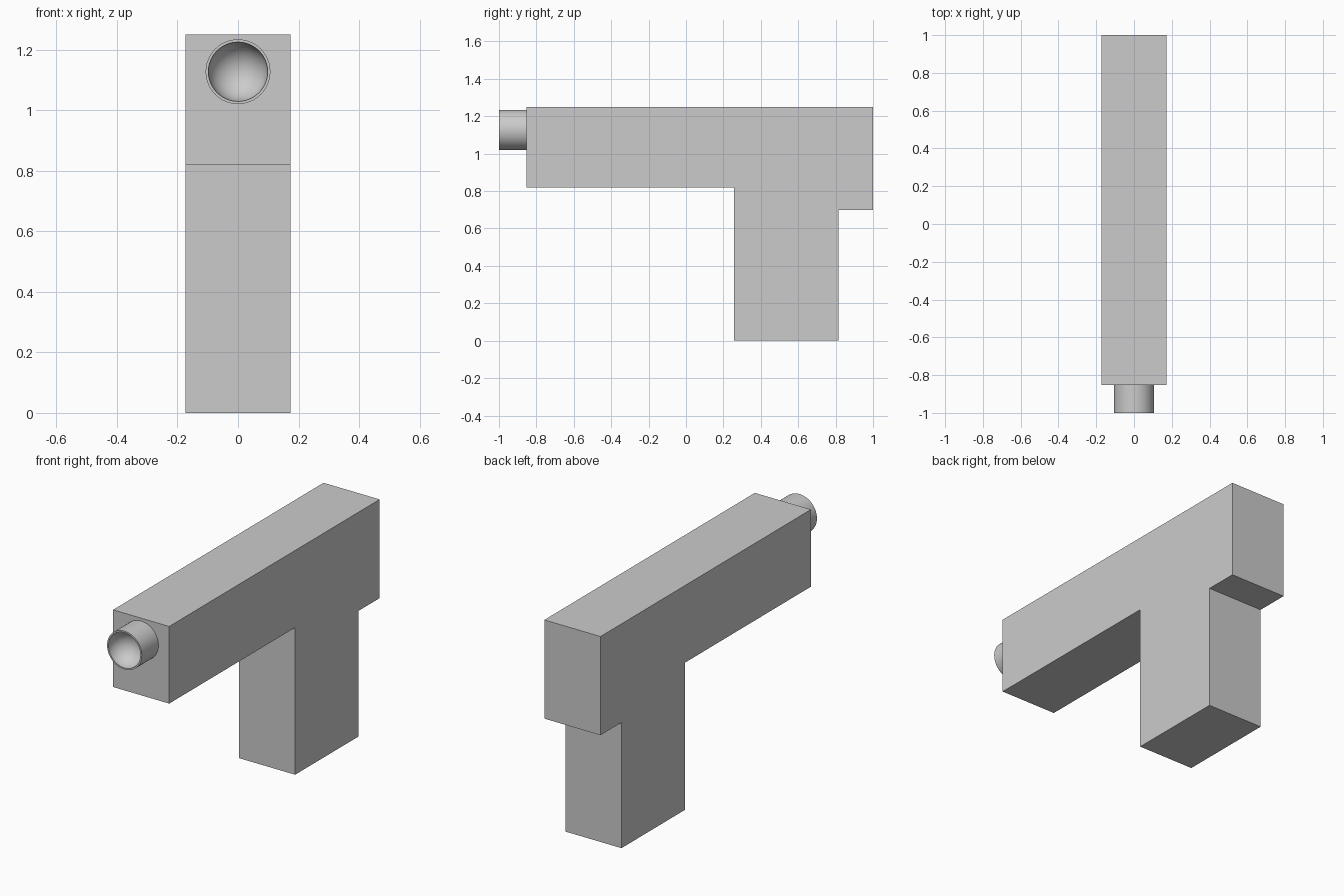
import bpy, bmesh, math
from mathutils import Matrix

if "Cube" in bpy.data.objects:
    bpy.data.objects.remove(bpy.data.objects["Cube"])


def make_object(name, bm):
    bmesh.ops.recalc_face_normals(bm, faces=bm.faces)
    mesh = bpy.data.meshes.new(name)
    bm.to_mesh(mesh)
    bm.free()
    obj = bpy.data.objects.new(name, mesh)
    bpy.context.collection.objects.link(obj)
    return obj


# Body and grip: side profile (y, z) extruded across x
HALF_WIDTH = 0.173
profile = [(-0.853, 0.82), (0.256, 0.82), (0.256, 0), (0.815, 0),
           (0.815, 0.70), (1, 0.70), (1, 1.25), (-0.853, 1.25)]
bm = bmesh.new()
side = bm.faces.new([bm.verts.new((-HALF_WIDTH, y, z)) for y, z in profile])
out = bmesh.ops.extrude_face_region(bm, geom=[side])
moved = [v for v in out["geom"] if isinstance(v, bmesh.types.BMVert)]
bmesh.ops.translate(bm, verts=moved, vec=(2 * HALF_WIDTH, 0, 0))
make_object("body_and_grip", bm)

# Muzzle: lathed tube with a thin rim and a rounded hollow
OUTER, INNER, CENTRE_Z, SEGMENTS = 0.107, 0.098, 1.127, 48
section = [(OUTER, -0.853), (OUTER, -1.0)]
for i in range(11):
    a = math.radians(9 * i)
    section.append((INNER * math.cos(a), -1.0 + INNER * math.sin(a)))
bm = bmesh.new()
verts = [bm.verts.new((r, y, CENTRE_Z)) for r, y in section]
edges = [bm.edges.new(pair) for pair in zip(verts, verts[1:])]
bmesh.ops.spin(bm, geom=verts + edges, cent=(0, 0, CENTRE_Z), axis=(0, 1, 0),
               angle=math.tau, steps=SEGMENTS, use_duplicate=False)
bmesh.ops.remove_doubles(bm, verts=bm.verts, dist=0.0001)
muzzle = make_object("muzzle", bm)
bpy.context.view_layer.objects.active = muzzle
muzzle.select_set(True)
bpy.ops.object.shade_smooth_by_angle(angle=math.radians(35))
